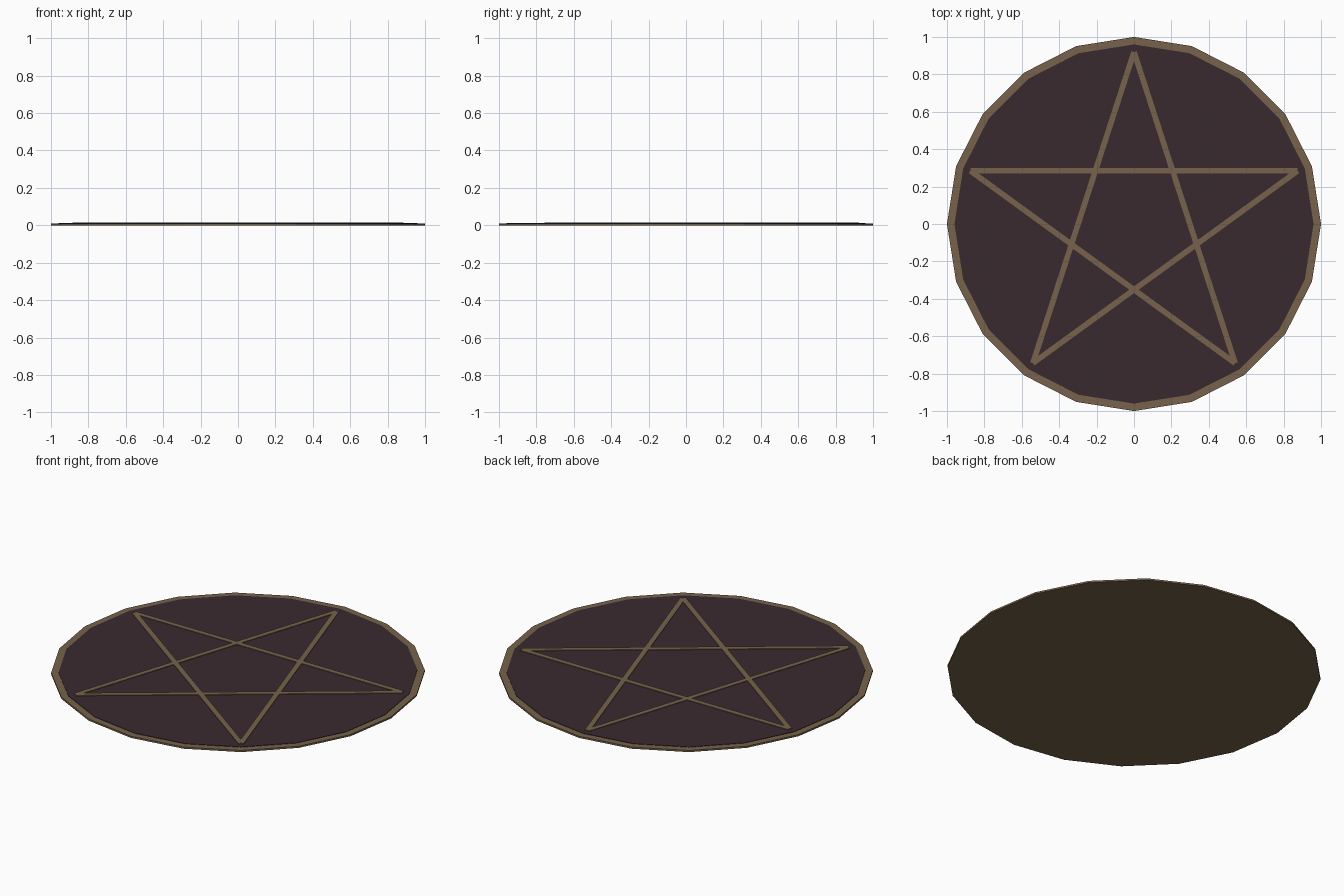
import bpy
from math import sin, cos, pi, atan2, hypot

if "Cube" in bpy.data.objects:
    bpy.data.objects.remove(bpy.data.objects["Cube"])


def material(name, rgb):
    m = bpy.data.materials.new(name)
    m.diffuse_color = (*rgb, 1)
    m.use_nodes = True
    m.node_tree.nodes["Principled BSDF"].inputs["Base Color"].default_value = m.diffuse_color
    return m


bronze = material("bronze", (0.18, 0.122, 0.07))
plum = material("plum", (0.042, 0.023, 0.03))


def disc(name, radius, z0, z1, mat):
    bpy.ops.mesh.primitive_cylinder_add(vertices=20, radius=radius, depth=z1 - z0,
                                        location=(0, 0, (z0 + z1) / 2))
    ob = bpy.context.object
    ob.name = name
    ob.data.materials.append(mat)


def bar(name, a, b, width, z0, z1, mat):
    bpy.ops.mesh.primitive_cube_add(
        size=1, location=((a[0] + b[0]) / 2, (a[1] + b[1]) / 2, (z0 + z1) / 2),
        rotation=(0, 0, atan2(b[1] - a[1], b[0] - a[0])))
    ob = bpy.context.object
    ob.name = name
    ob.scale = (hypot(b[0] - a[0], b[1] - a[1]), width, z1 - z0)
    ob.data.materials.append(mat)


# Low 20-sided base whose edge shows as the rim
disc("rim", 1.0, 0, 0.01, bronze)

# Dark inlay disc
disc("inlay", 0.96, 0.002, 0.0125, plum)

# Five bars joining every second point of a pentagon
tips = [(0.92 * cos(pi / 2 + i * 2 * pi / 5), 0.92 * sin(pi / 2 + i * 2 * pi / 5))
        for i in range(5)]
for i in range(5):
    bar(f"star_bar_{i + 1}", tips[i], tips[(i + 2) % 5], 0.03, 0.004, 0.016, bronze)
